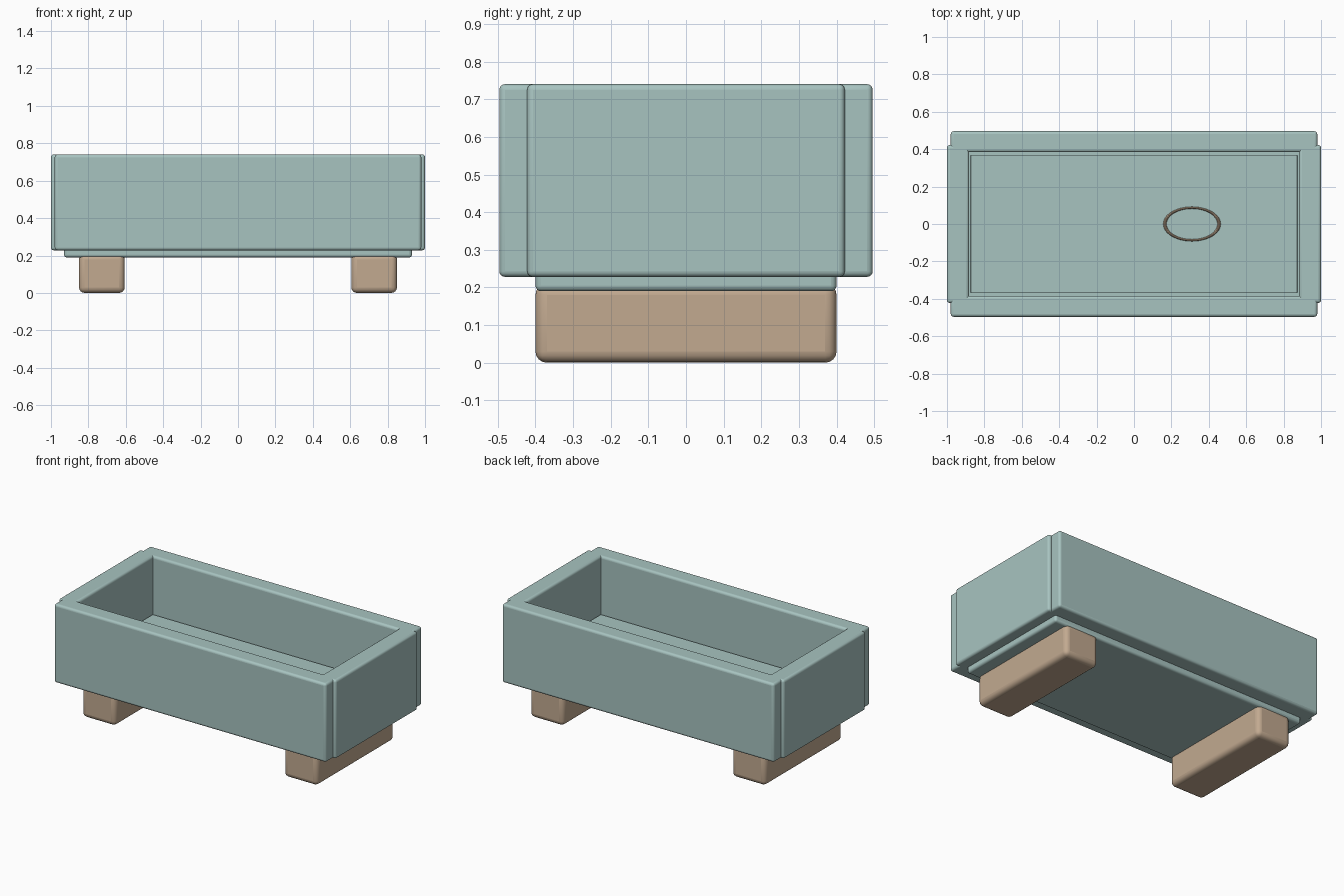
import bpy
import math

if "Cube" in bpy.data.objects:
    bpy.data.objects.remove(bpy.data.objects["Cube"], do_unlink=True)


def make_material(name, color):
    mat = bpy.data.materials.new(name)
    mat.use_nodes = True
    mat.diffuse_color = color
    mat.node_tree.nodes["Principled BSDF"].inputs["Base Color"].default_value = color
    return mat


teal = make_material("soft_teal", (0.39, 0.55, 0.53, 1))
tan = make_material("warm_tan", (0.54, 0.40, 0.28, 1))


def finish(obj, name, mat):
    obj.name = name
    obj.data.materials.append(mat)
    bpy.ops.object.shade_smooth_by_angle(angle=math.radians(35))


def rounded_box(name, low, high, mat, radius):
    """Box between two corners with rounded edges."""
    center = [(a + b) / 2 for a, b in zip(low, high)]
    bpy.ops.mesh.primitive_cube_add(size=1, location=center)
    obj = bpy.context.object
    obj.scale = [b - a for a, b in zip(low, high)]
    bpy.ops.object.transform_apply(location=False, rotation=False, scale=True)
    finish(obj, name, mat)
    bevel = obj.modifiers.new("rounded_edges", "BEVEL")
    bevel.width = radius
    bevel.segments = 4
    return obj


# Base slab and the floor panel lying on it
rounded_box("base", (-0.93, -0.40, 0.19), (0.93, 0.40, 0.355), teal, 0.015)
rounded_box("floor_panel", (-0.873, -0.37, 0.30), (0.873, 0.37, 0.37), teal, 0.004)

# Long walls overlap the short walls at the corners
wall_bottom, wall_top = 0.228, 0.74
for side, y in (("front", -0.44), ("back", 0.44)):
    rounded_box(side + "_wall", (-0.98, y - 0.056, wall_bottom),
                (0.98, y + 0.056, wall_top), teal, 0.015)
for side, x in (("right", -0.941), ("left", 0.941)):
    rounded_box(side + "_wall", (x - 0.059, -0.422, wall_bottom),
                (x + 0.059, 0.422, wall_top), teal, 0.015)

# Two wooden runners underneath
for side, x in (("right", -0.728), ("left", 0.728)):
    rounded_box(side + "_runner", (x - 0.122, -0.40, 0),
                (x + 0.122, 0.40, 0.21), tan, 0.03)

# Oval ring set into the floor
bpy.ops.mesh.primitive_torus_add(location=(0.31, 0, 0.37), major_segments=48,
                                 minor_segments=10, major_radius=0.145, minor_radius=0.009)
ring = bpy.context.object
ring.scale = (1, 0.6, 1)
bpy.ops.object.transform_apply(location=False, rotation=False, scale=True)
finish(ring, "floor_ring", tan)
